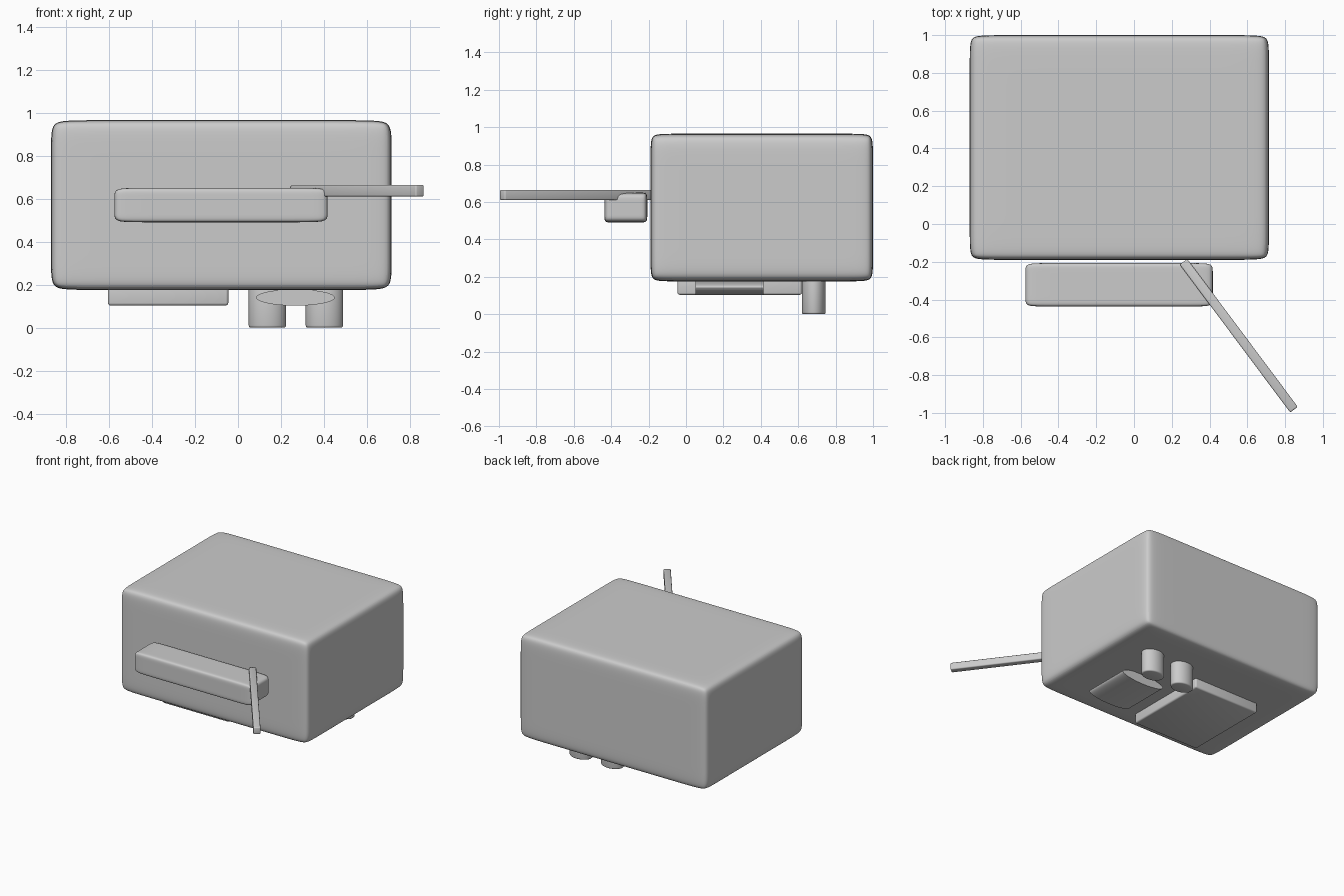
import bpy, bmesh, math
from mathutils import Matrix, Vector

if "Cube" in bpy.data.objects:
    bpy.data.objects.remove(bpy.data.objects["Cube"])


def finish(name, bm, loc=(0, 0, 0), rot=(0, 0, 0)):
    bmesh.ops.recalc_face_normals(bm, faces=bm.faces)
    me = bpy.data.meshes.new(name)
    bm.to_mesh(me)
    bm.free()
    ob = bpy.data.objects.new(name, me)
    bpy.context.collection.objects.link(ob)
    ob.location, ob.rotation_euler = loc, rot
    bpy.ops.object.select_all(action='DESELECT')
    ob.select_set(True)
    bpy.context.view_layer.objects.active = ob
    bpy.ops.object.shade_smooth_by_angle(angle=math.radians(35))
    return ob


def box_mesh(size):
    bm = bmesh.new()
    bmesh.ops.create_cube(bm, size=1)
    bmesh.ops.scale(bm, vec=size, verts=bm.verts)
    return bm


def centre_size(lo, hi):
    lo, hi = Vector(lo), Vector(hi)
    return (lo + hi) / 2, hi - lo


def soft_box(name, lo, hi, support):
    """Box with support loops at a distance per axis, then subdivided."""
    c, s = centre_size(lo, hi)
    bm = box_mesh(s)
    for axis in range(3):
        n = Vector((0, 0, 0))
        n[axis] = 1
        for side in (-1, 1):
            bmesh.ops.bisect_plane(bm, geom=bm.verts[:] + bm.edges[:] + bm.faces[:],
                                   plane_co=n * side * (s[axis] / 2 - support[axis]), plane_no=n)
    ob = finish(name, bm, c)
    sub = ob.modifiers.new("soften", 'SUBSURF')
    sub.levels = sub.render_levels = 4
    return ob


def bevel_box(name, loc, size, width, rot=(0, 0, 0)):
    bm = box_mesh(size)
    bmesh.ops.bevel(bm, geom=bm.edges[:], offset=width, segments=3, profile=0.5, affect='EDGES')
    return finish(name, bm, loc, rot)


def oval_rod(name, loc, rx, ry, depth, rim=0.0, rot=(0, 0, 0)):
    bm = bmesh.new()
    bmesh.ops.create_cone(bm, cap_ends=True, segments=48, radius1=1, radius2=1, depth=depth)
    bmesh.ops.scale(bm, vec=(rx, ry, 1), verts=bm.verts)
    if rim:
        edges = [e for e in bm.edges if abs(e.verts[0].co.z - e.verts[1].co.z) < 1e-5]
        bmesh.ops.bevel(bm, geom=edges, offset=rim, segments=3, profile=0.5, affect='EDGES')
    return finish(name, bm, loc, rot)


# main housing and front shelf
soft_box("body", (-0.87, -0.19, 0.175), (0.715, 1.0, 0.965), (0.13, 0.08, 0.10))
soft_box("front_shelf", (-0.575, -0.437, 0.49), (0.417, -0.207, 0.65), (0.12, 0.035, 0.04))

# slanted arm reaching forward
a, b = Vector((0.262, -0.2, 0.637)), Vector((0.847, -0.983, 0.637))
d = b - a
bevel_box("arm", (a + b) / 2, (d.length, 0.05, 0.055), 0.008, (0, 0, math.atan2(d.y, d.x)))

# underside plate
c, s = centre_size((-0.605, -0.045, 0.103), (-0.045, 0.62, 0.21))
bevel_box("base_plate", c, s, 0.012)

# oval bar lying front to back under the body
oval_rod("base_bar", (0.267, 0.232, 0.14), 0.183, 0.038, 0.365, rot=(math.radians(90), 0, 0))

# pair of rear feet
for side, x in (("left", 0.137), ("right", 0.402)):
    oval_rod("rear_foot_" + side, (x, 0.683, 0.11), 0.087, 0.064, 0.22, rim=0.01)
